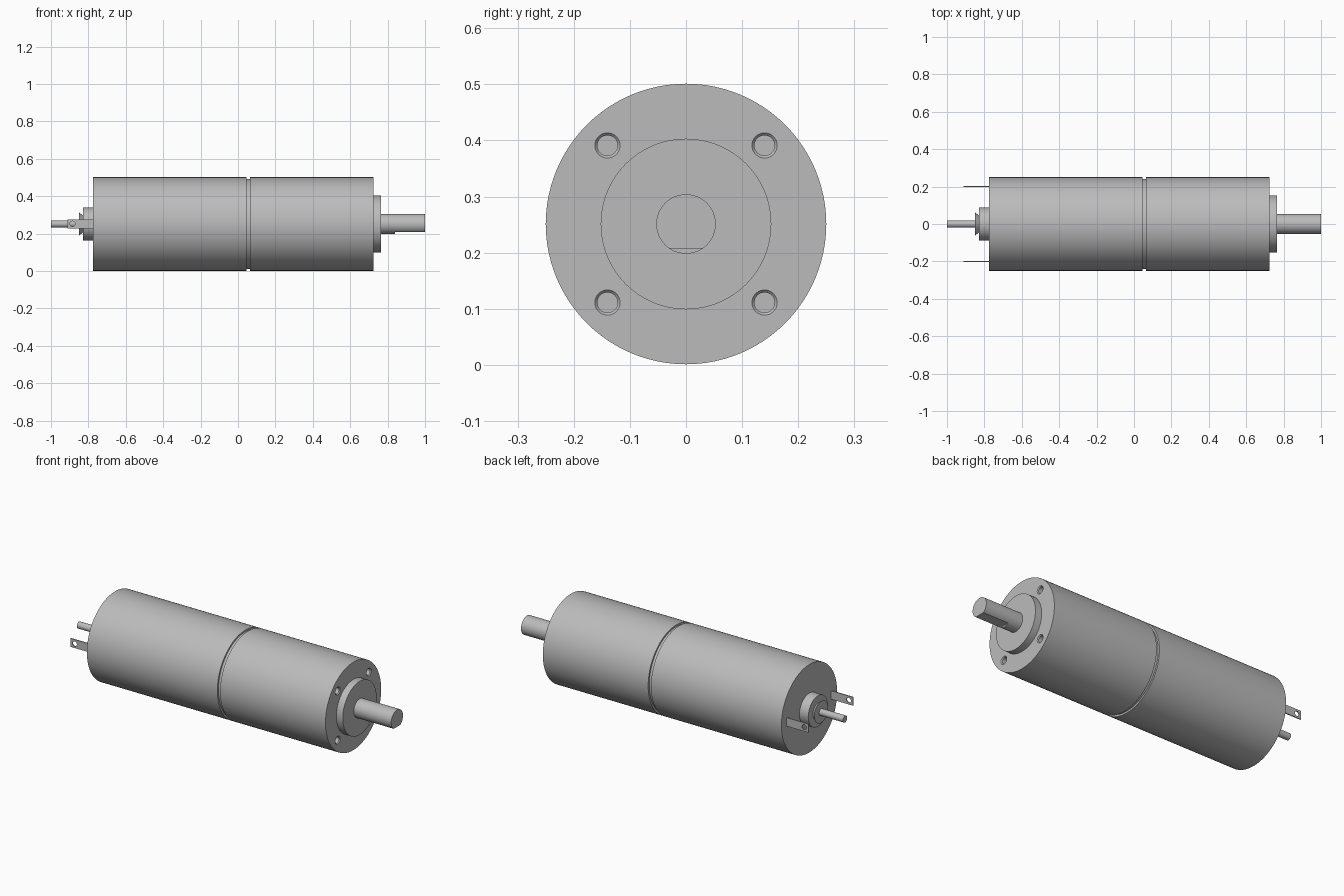
import bpy, bmesh, math
from mathutils import Matrix, Vector

if "Cube" in bpy.data.objects:
    bpy.data.objects.remove(bpy.data.objects["Cube"])

AXIS_Z = 0.251

grey = bpy.data.materials.new("satin_grey_metal")
grey.use_nodes = True
colour = (0.5, 0.5, 0.5, 1)
grey.diffuse_color = colour
grey.node_tree.nodes["Principled BSDF"].inputs["Base Color"].default_value = colour


def finish(name, bm):
    bmesh.ops.recalc_face_normals(bm, faces=bm.faces)
    mesh = bpy.data.meshes.new(name)
    bm.to_mesh(mesh)
    bm.free()
    mesh.materials.append(grey)
    obj = bpy.data.objects.new(name, mesh)
    bpy.context.collection.objects.link(obj)
    return obj


def smooth(obj):
    bpy.ops.object.select_all(action="DESELECT")
    bpy.context.view_layer.objects.active = obj
    obj.select_set(True)
    bpy.ops.object.shade_smooth_by_angle(angle=math.radians(30))


def lathe(name, profile, y=0, z=AXIS_Z, sides=96):
    """Closed solid turned about a line parallel to x; profile is (x, radius)."""
    bm = bmesh.new()
    rings = []
    for x, r in profile:
        angles = [math.tau * i / sides for i in range(sides)]
        rings.append([bm.verts.new((x, y + r * math.cos(a), z + r * math.sin(a)))
                      for a in angles])
    for a, b in zip(rings, rings[1:]):
        for i in range(sides):
            j = (i + 1) % sides
            bm.faces.new((a[i], a[j], b[j], b[i]))
    bm.faces.new(rings[0])
    bm.faces.new(rings[-1])
    return finish(name, bm)


def box(name, low, high):
    low, high = Vector(low), Vector(high)
    bm = bmesh.new()
    place = Matrix.Translation((low + high) / 2) @ Matrix.Diagonal((*(high - low), 1))
    bmesh.ops.create_cube(bm, size=1, matrix=place)
    return finish(name, bm)


def cut(obj, cutter):
    cutter.hide_render = True
    mod = obj.modifiers.new("cut", "BOOLEAN")
    mod.operation = "DIFFERENCE"
    mod.solver = "EXACT"
    mod.object = cutter
    bpy.context.view_layer.objects.active = obj
    bpy.ops.object.modifier_apply(modifier=mod.name)
    bpy.data.objects.remove(cutter)


# Motor can and the recessed joint behind the gearbox
smooth(lathe("motor_can", [(-0.775, 0.25), (0.045, 0.25)]))
smooth(lathe("joint_ring", [(0.04, 0.24), (0.07, 0.24)]))

# Gearbox with four chamfered mounting holes in its front face
gearbox = lathe("gearbox", [(0.063, 0.25), (0.725, 0.25)])
for sy in (-1, 1):
    for sz in (-1, 1):
        drill = lathe("hole_cutter",
                      [(0.64, 0.018), (0.72, 0.018), (0.725, 0.0225), (0.74, 0.0225)],
                      sy * 0.14, AXIS_Z + sz * 0.14, 32)
        cut(gearbox, drill)
smooth(gearbox)

# Front boss and the D-shaped output shaft
smooth(lathe("front_boss", [(0.72, 0.152), (0.765, 0.152)]))
shaft = lathe("output_shaft", [(0.76, 0.053), (1.0, 0.053)], sides=64)
cut(shaft, box("flat_cutter", (0.84, -0.1, 0.1), (1.1, 0.1, 0.207)))
smooth(shaft)

# Rear bearing boss, flared collar and thin rear shaft
smooth(lathe("rear_boss", [(-0.83, 0.088), (-0.77, 0.088)], sides=64))
smooth(lathe("rear_collar", [(-0.85, 0.062), (-0.825, 0.042)], sides=64))
smooth(lathe("rear_shaft", [(-1.0, 0.019), (-0.82, 0.019)], sides=32))

# Solder terminals, one each side, with an eyelet
for side, y in (("right", -0.2), ("left", 0.2)):
    tab = box(side + "_terminal", (-0.912, y - 0.003, 0.228), (-0.77, y + 0.003, 0.276))
    bm = bmesh.new()
    place = Matrix.Translation((-0.885, y, 0.252)) @ Matrix.Rotation(math.pi / 2, 4, "X")
    bmesh.ops.create_cone(bm, cap_ends=True, segments=24, radius1=0.014,
                          radius2=0.014, depth=0.1, matrix=place)
    cut(tab, finish("eyelet_cutter", bm))
    smooth(tab)
